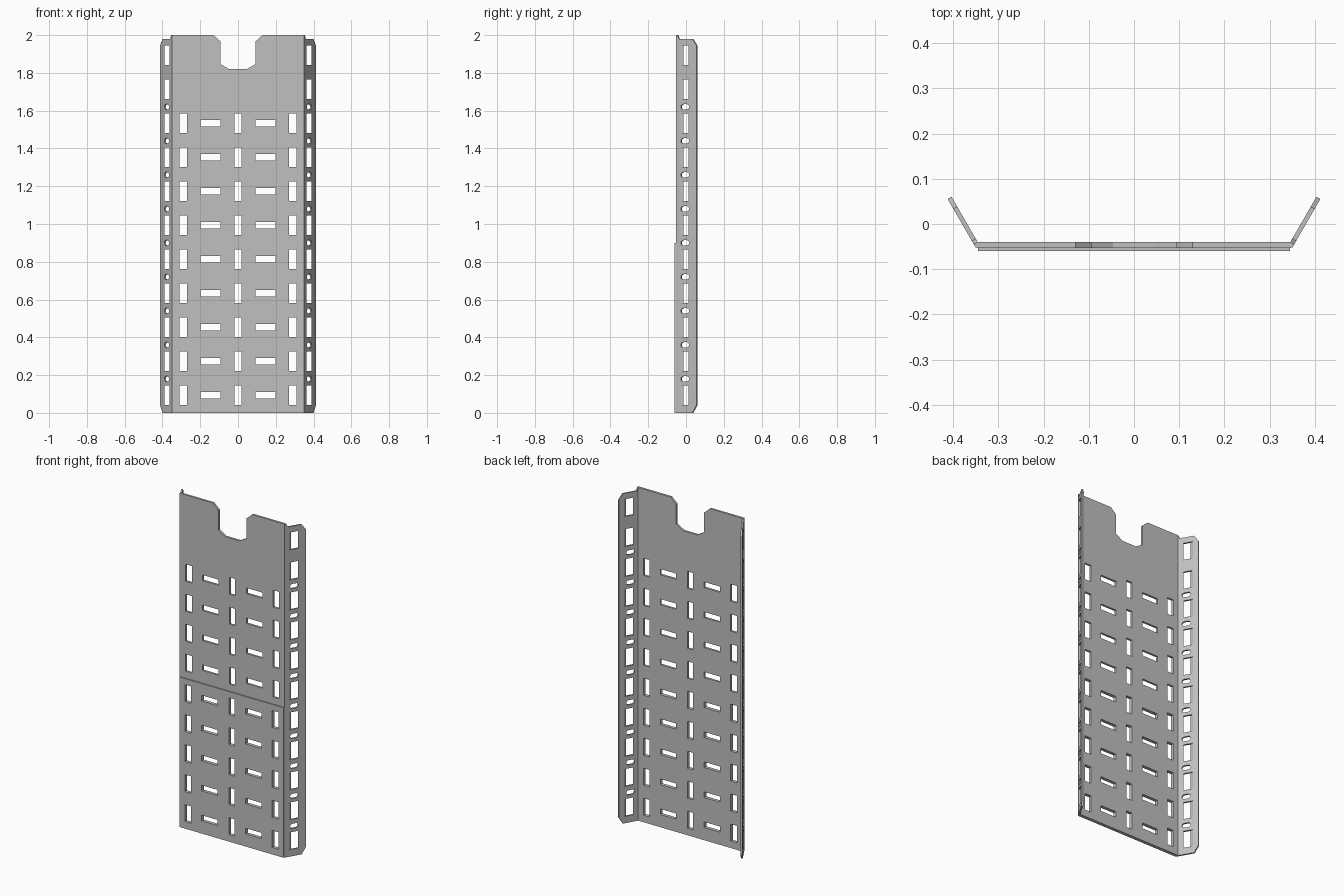
import bpy
import bmesh
from math import sin, cos, pi, radians
from mathutils import Matrix, Vector

if "Cube" in bpy.data.objects:
    bpy.data.objects.remove(bpy.data.objects["Cube"], do_unlink=True)

scene = bpy.context.scene
PITCH = 0.18          # vertical spacing of the slot pattern
FIRST = 0.093         # height of the first slot row
FOLD = Vector((0.35, -0.053, 0))   # outer line of the bend
THICK = 0.01

steel = bpy.data.materials.new("grey_steel")
steel.use_nodes = True
steel.diffuse_color = (0.53, 0.53, 0.53, 1)
steel.node_tree.nodes["Principled BSDF"].inputs["Base Color"].default_value = steel.diffuse_color


def rect(u, v, w, h):
    return [(u - w/2, v - h/2), (u + w/2, v - h/2), (u + w/2, v + h/2), (u - w/2, v + h/2)]


def slot(u, v, w, h, n=6):
    """Round-ended slot lying along u."""
    r, d = h / 2, (w - h) / 2
    pts = []
    for side, start in ((1, -pi/2), (-1, pi/2)):
        for i in range(n + 1):
            a = start + pi * i / n
            pts.append((u + side*d + r*cos(a), v + r*sin(a)))
    return pts


def sheet(name, outline, holes, thickness, matrix):
    """Flat sheet with holes, cut in its own plane and then placed."""
    curve = bpy.data.curves.new(name, 'CURVE')
    curve.dimensions = '2D'
    curve.fill_mode = 'BOTH'
    curve.extrude = thickness / 2
    for loop in [outline] + holes:
        spline = curve.splines.new('POLY')
        spline.points.add(len(loop) - 1)
        for p, (u, v) in zip(spline.points, loop):
            p.co = (u, v, 0, 1)
        spline.use_cyclic_u = True
    temp = bpy.data.objects.new(name + "_curve", curve)
    scene.collection.objects.link(temp)
    mesh = bpy.data.meshes.new_from_object(
        temp.evaluated_get(bpy.context.evaluated_depsgraph_get()))
    bpy.data.objects.remove(temp, do_unlink=True)
    bm = bmesh.new()
    bm.from_mesh(mesh)
    bmesh.ops.remove_doubles(bm, verts=bm.verts, dist=1e-5)
    bmesh.ops.transform(bm, matrix=matrix, verts=bm.verts)
    bmesh.ops.recalc_face_normals(bm, faces=bm.faces)
    for f in bm.faces:
        f.smooth = False
    bm.to_mesh(mesh)
    bm.free()
    mesh.name = name
    mesh.materials.clear()
    mesh.materials.append(steel)
    obj = bpy.data.objects.new(name, mesh)
    scene.collection.objects.link(obj)
    return obj


def panel_holes(rows):
    """Rows of alternating upright and level slots."""
    holes = []
    for i in range(rows):
        z = FIRST + PITCH * i
        holes.append(rect(0, z, 0.037, 0.102))
        for s in (-1, 1):
            holes.append(rect(s * 0.29, z, 0.042, 0.102))
            holes.append(rect(s * 0.146, z, 0.106, 0.034))
    return holes


def upright(y):
    return Matrix.Translation((0, y, 0)) @ Matrix.Rotation(radians(90), 4, 'X')


# Main panel with a chamfered notch in its top edge
notch = [(0.13, 2), (0.093, 1.967), (0.093, 1.847), (0.047, 1.82)]
half = [(0.347, 0), (0.347, 2)] + notch
outline = half + [(-x, z) for x, z in reversed(half)]
sheet("back_panel", outline, panel_holes(9), 0.013, upright(-0.0465))

# Doubling plate over the lower front
sheet("lower_front_plate", rect(0, 0.45, 0.69, 0.9), panel_holes(5), 0.007, upright(-0.0565))

# Folded side flange, with round-ended slots square to its face
along = Vector((cos(radians(60)), sin(radians(60)), 0))
up = Vector((0, 0, 1))
normal = along.cross(up)
place = Matrix((along, up, normal)).transposed().to_4x4()
place.translation = FOLD - normal * THICK / 2
edge = [(0, 0), (0.1, 0), (0.125, 0.04), (0.125, 1.945),
        (0.1, 1.98), (0.018, 1.98), (0.009, 2), (0, 2)]
ovals = [slot(0.055, PITCH * (i + 1), 0.05, 0.028) for i in range(9)]
flange = sheet("side_flanges", edge, ovals, THICK, place)

# Square windows through the flange, cut from front to back
bm = bmesh.new()
for i in range(11):
    box = Matrix.Translation((0.375, 0, FIRST + PITCH * i)) @ Matrix.Diagonal((0.027, 0.4, 0.104, 1))
    bmesh.ops.create_cube(bm, size=1, matrix=box)
cut_mesh = bpy.data.meshes.new("window_cutter")
bm.to_mesh(cut_mesh)
bm.free()
cutter = bpy.data.objects.new("window_cutter", cut_mesh)
scene.collection.objects.link(cutter)
cutter.hide_render = True
cut = flange.modifiers.new("windows", 'BOOLEAN')
cut.operation = 'DIFFERENCE'
cut.solver = 'EXACT'
cut.object = cutter
mirror = flange.modifiers.new("both_sides", 'MIRROR')
mirror.use_axis = (True, False, False)
mirror.use_mirror_merge = False

# Bake the flange and drop the cutter
baked = bpy.data.meshes.new_from_object(
    flange.evaluated_get(bpy.context.evaluated_depsgraph_get()))
flange.modifiers.clear()
flange.data = baked
bpy.data.objects.remove(cutter, do_unlink=True)
